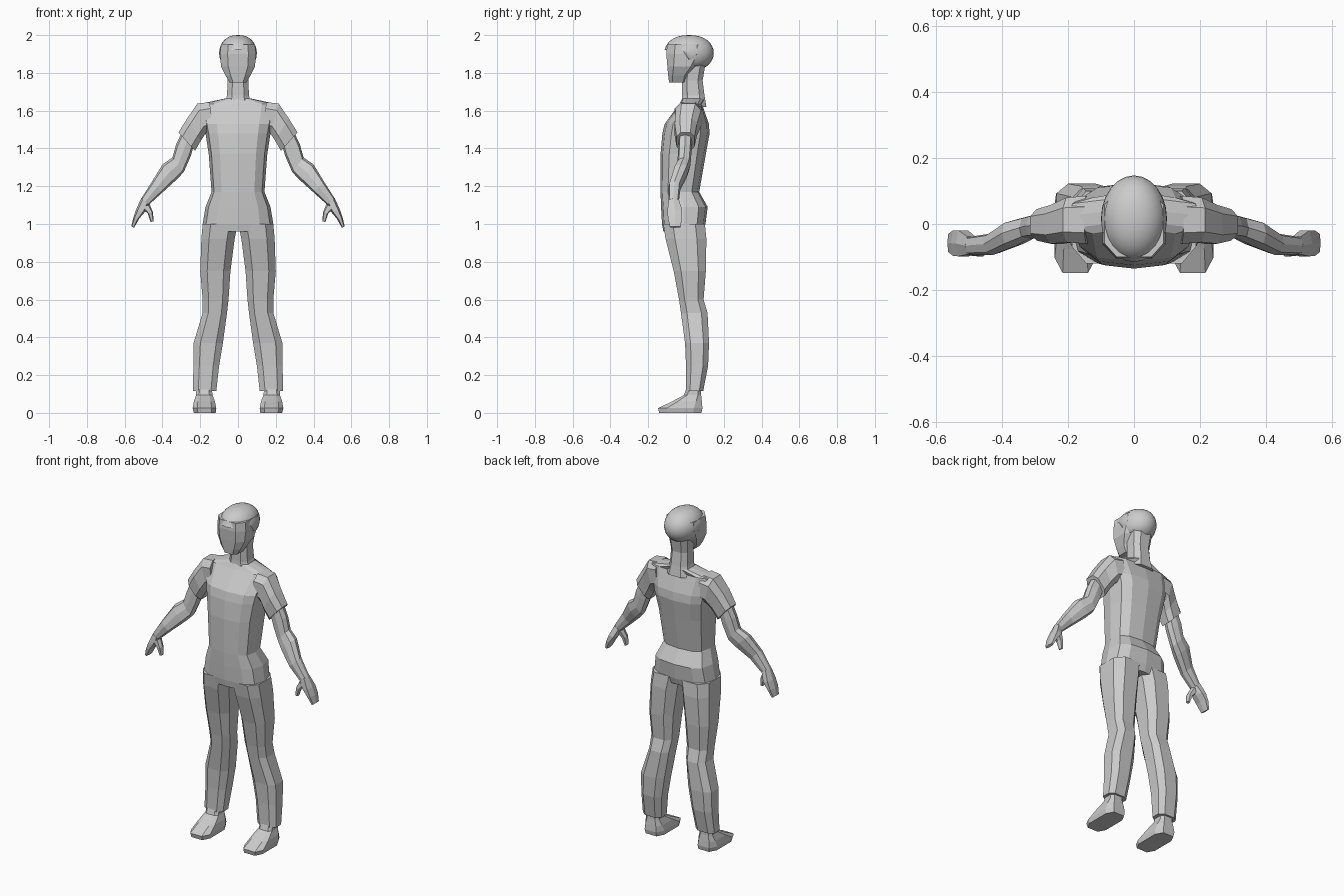
import bpy, bmesh
from math import sin, cos, pi, copysign


def sp(v, p):
    return copysign(abs(v) ** p, v)


def loft(name, rings, n=8, p=0.7, offset=0.0, mirror=False):
    """Skin rings given as (outer xz, inner xz, y front, y back)."""
    unit = []
    for i in range(n):
        t = 2 * pi * (i + offset) / n
        unit.append((sp(cos(t), p), sp(sin(t), p)))
    mu = max(abs(u[0]) for u in unit)
    mv = max(abs(u[1]) for u in unit)
    bm = bmesh.new()
    prev = first = None
    for a, b, yf, yb in rings:
        cx, cz = (a[0] + b[0]) / 2, (a[1] + b[1]) / 2
        hx, hz = (a[0] - b[0]) / 2, (a[1] - b[1]) / 2
        ring = [bm.verts.new((cx + hx * u / mu,
                              (yf + yb) / 2 + (yb - yf) / 2 * v / mv,
                              cz + hz * u / mu)) for u, v in unit]
        if prev:
            for i in range(n):
                j = (i + 1) % n
                bm.faces.new((prev[i], prev[j], ring[j], ring[i]))
        else:
            first = ring
        prev = ring
    bm.faces.new(first)
    bm.faces.new(prev)
    return finish(name, bm, mirror)


def finish(name, bm, mirror=False):
    bmesh.ops.recalc_face_normals(bm, faces=bm.faces)
    me = bpy.data.meshes.new(name)
    bm.to_mesh(me)
    bm.free()
    ob = bpy.data.objects.new(name, me)
    bpy.context.collection.objects.link(ob)
    if mirror:
        ob.modifiers.new("Mirror", 'MIRROR')
    return ob


def level(rows):
    """Symmetric horizontal rings from (z, half width, y front, y back)."""
    return [((w, z), (-w, z), f, b) for z, w, f, b in rows]


def side(rows):
    """Off-centre horizontal rings from (z, outer x, inner x, y front, y back)."""
    return [((o, z), (i, z), f, b) for z, o, i, f, b in rows]


# Shirt and hips
loft("torso", level([
    (0.96, .187, -.12, .09), (1.0, .187, -.127, .103), (1.09, .172, -.132, .115),
    (1.17, .14, -.135, .07), (1.37, .155, -.135, .105), (1.48, .172, -.125, .125),
    (1.53, .182, -.113, .121), (1.635, .205, -.035, .085), (1.665, .065, -.02, .10)]),
    n=12)

# Neck
loft("neck", level([
    (1.62, .075, -.025, .108), (1.68, .058, -.02, .098),
    (1.76, .055, -.02, .088), (1.86, .065, -.01, .105)]), n=8, offset=.5)

# Face and jaw
loft("head", level([
    (1.75, .045, -.09, .005), (1.785, .066, -.094, .015), (1.835, .09, -.099, .06),
    (1.90, .095, -.104, .10), (1.95, .09, -.10, .10)]), n=8, p=.62, offset=.5)

# Rounded hair cap with a raised front edge
bm = bmesh.new()
bmesh.ops.create_uvsphere(bm, u_segments=24, v_segments=16, radius=1)
for v in bm.verts:
    x, y, z = v.co
    r = max((x * x + y * y) ** .5, 1e-6)
    k = r ** .85 / r
    v.co = (x * k * .1, .016 + y * k * .131, 1.905 + z * .095)
    v.co.z = max(v.co.z, 1.92 if v.co.y < .005 else 1.845 - .2 * v.co.y)
bmesh.ops.remove_doubles(bm, verts=bm.verts, dist=.0005)
cap = finish("hair_cap", bm)
bpy.context.view_layer.objects.active = cap
cap.select_set(True)
bpy.ops.object.shade_smooth_by_angle(angle=.7)

# Trouser legs
loft("leg", side([
    (1.0, .187, .002, -.12, .10), (.92, .194, .018, -.108, .108),
    (.75, .20, .04, -.065, .105), (.60, .187, .05, -.037, .093),
    (.53, .187, .058, -.027, .114), (.37, .235, .08, -.005, .122),
    (.25, .236, .10, .0, .117), (.115, .239, .115, .0, .091)]),
    n=8, offset=.5, mirror=True)

# Shoes
loft("shoe", side([
    (0, .234, .118, -.142, .082), (.025, .24, .115, -.148, .087),
    (.06, .234, .122, -.075, .084), (.095, .222, .135, -.01, .08),
    (.14, .22, .14, .005, .08)]), n=8, p=.55, offset=.5, mirror=True)

# Short sleeves
loft("sleeve", [
    ((.15, 1.645), (.13, 1.50), -.06, .085), ((.215, 1.638), (.172, 1.48), -.055, .08),
    ((.268, 1.56), (.197, 1.44), -.06, .058), ((.315, 1.485), (.228, 1.387), -.05, .045)],
    n=8, offset=.5, mirror=True)

# Bare arms
loft("arm", [
    ((.30, 1.48), (.23, 1.43), -.04, .032), ((.328, 1.42), (.25, 1.36), -.042, .03),
    ((.347, 1.352), (.287, 1.275), -.046, .024), ((.40, 1.315), (.325, 1.235), -.068, .012),
    ((.455, 1.225), (.40, 1.167), -.094, -.028), ((.512, 1.135), (.474, 1.10), -.093, -.038)],
    n=8, mirror=True)

# Hands with a separate thumb
loft("hand", [
    ((.512, 1.137), (.473, 1.105), -.092, -.038), ((.54, 1.075), (.492, 1.065), -.098, -.02),
    ((.555, 1.03), (.522, 1.03), -.096, -.02), ((.565, .987), (.55, .98), -.085, -.03)],
    n=6, mirror=True)
loft("thumb", [
    ((.51, 1.085), (.468, 1.105), -.095, -.05), ((.478, 1.055), (.45, 1.062), -.098, -.062),
    ((.462, 1.01), (.447, 1.015), -.092, -.07)], n=6, mirror=True)
